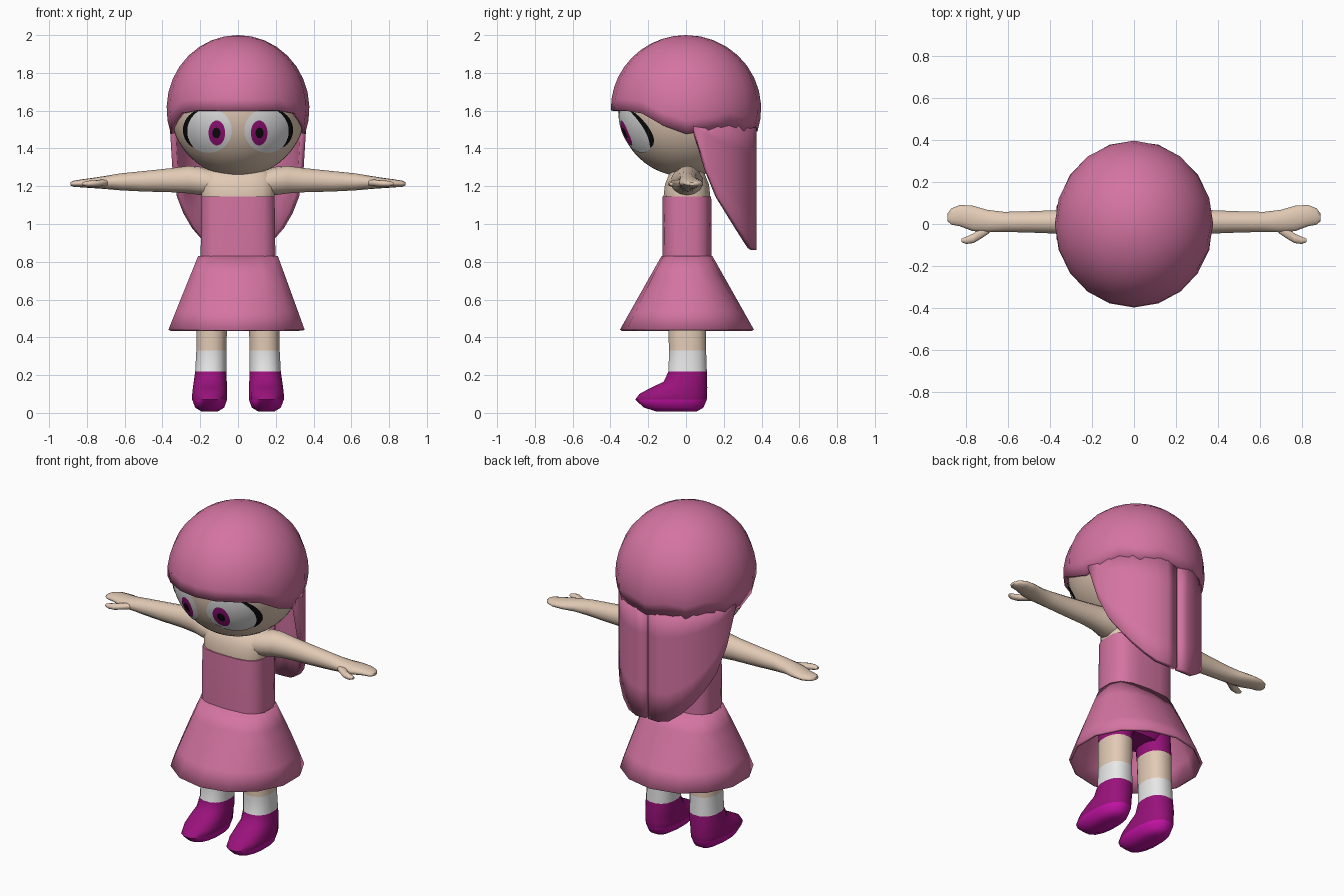
import bpy, bmesh, math
from math import sin, cos, pi, radians, sqrt

if "Cube" in bpy.data.objects:
    bpy.data.objects.remove(bpy.data.objects["Cube"])


def material(name, r, g, b):
    m = bpy.data.materials.new(name)
    m.diffuse_color = (r, g, b, 1)
    m.use_nodes = True
    m.node_tree.nodes["Principled BSDF"].inputs["Base Color"].default_value = m.diffuse_color
    return m


PINK = material("pink", 0.66, 0.175, 0.36)
SKIN = material("skin", 0.76, 0.59, 0.46)
WHITE = material("white", 0.80, 0.80, 0.80)
MAGENTA = material("dark magenta", 0.32, 0.006, 0.20)
SOLE = material("bright magenta", 0.56, 0.006, 0.38)
BLACK = material("black", 0.004, 0.004, 0.004)


def finish(name, verts, faces, mats, rule=None, angle=50, thick=0, front=False):
    """Turn points and faces into a smooth object, coloured by a rule on face centres."""
    bm = bmesh.new()
    vs = [bm.verts.new(v) for v in verts]
    for f in faces:
        bm.faces.new([vs[i] for i in f])
    bmesh.ops.recalc_face_normals(bm, faces=bm.faces)
    if front:
        bm.normal_update()
        for f in bm.faces:
            if f.normal.y > 0:
                f.normal_flip()
    if rule:
        for f in bm.faces:
            f.material_index = rule(f.calc_center_median())
    me = bpy.data.meshes.new(name)
    bm.to_mesh(me)
    bm.free()
    for m in mats:
        me.materials.append(m)
    ob = bpy.data.objects.new(name, me)
    bpy.context.collection.objects.link(ob)
    if thick:
        mod = ob.modifiers.new("thickness", 'SOLIDIFY')
        mod.thickness = thick
        mod.offset = -1
    bpy.ops.object.select_all(action='DESELECT')
    ob.select_set(True)
    bpy.context.view_layer.objects.active = ob
    bpy.ops.object.shade_smooth_by_angle(angle=radians(angle))
    return ob


def loft(name, rings, mats, closed=True, caps=True, **kw):
    """Skin a list of equally long point rings."""
    n = len(rings[0])
    verts = [p for r in rings for p in r]
    faces = []
    for i in range(len(rings) - 1):
        for j in range(n if closed else n - 1):
            k = (j + 1) % n
            faces.append((i*n + j, i*n + k, (i + 1)*n + k, (i + 1)*n + j))
    if caps:
        faces.append(tuple(range(n)))
        faces.append(tuple(range(len(verts) - n, len(verts))))
    return finish(name, verts, faces, mats, **kw)


def oval(rx, ry, n, power=1.0):
    """Rounded outline; a power below 1 makes it boxier."""
    out = []
    for i in range(n):
        a = 2*pi*(i + 0.5)/n
        c, s = cos(a), sin(a)
        out.append((rx*math.copysign(abs(c)**power, c), ry*math.copysign(abs(s)**power, s)))
    return out


def level(cx, cy, z, rx, ry, n=16, power=1.0):
    return [(cx + x, cy + y, z) for x, y in oval(rx, ry, n, power)]


def interp(table, t):
    for (a, u), (b, v) in zip(table, table[1:]):
        if t <= b:
            return u + (v - u)*max(0, (t - a)/(b - a))
    return table[-1][1]


# Head
HZ, HR = 1.61, 0.36
bpy.ops.mesh.primitive_uv_sphere_add(segments=40, ring_count=24, radius=HR, location=(0, 0, HZ))
head = bpy.context.object
head.name = "head"
head.data.materials.append(SKIN)
bpy.ops.object.shade_smooth_by_angle(angle=radians(50))


# Painted eyes, wrapped onto the head
def on_head(x, z, lift):
    r = HR + lift
    return (x, -sqrt(max(0, r*r - x*x - (z - HZ)**2)), z)


def eye_disc(name, cx, cz, rx, rz, lift, mat, n=32, rows=6):
    rings = [[on_head(cx + rx*k/rows*cos(2*pi*j/n), cz + rz*k/rows*sin(2*pi*j/n), lift)
              for j in range(n)] for k in range(1, rows + 1)]
    verts = [p for r in rings for p in r]
    faces = [tuple(range(n))]
    for i in range(rows - 1):
        for j in range(n):
            k = (j + 1) % n
            faces.append((i*n + j, i*n + k, (i + 1)*n + k, (i + 1)*n + j))
    finish(name, verts, faces, [mat], front=True)


for side, s in (("left", -1), ("right", 1)):
    eye_disc(side + "_eye_white", s*0.155, 1.495, 0.122, 0.118, 0.003, WHITE)
    eye_disc(side + "_iris", s*0.112, 1.482, 0.044, 0.066, 0.005, MAGENTA)
    eye_disc(side + "_pupil", s*0.114, 1.482, 0.021, 0.028, 0.007, BLACK)
    lash = []
    for i in range(17):
        t = i/16
        a = radians(-50 + 118*t)
        w = 0.022*sin(pi*t)**0.7 + 0.001
        lash.append([on_head(s*(0.155 + (0.125 + d)*cos(a)), 1.495 + (0.118 + d)*sin(a), 0.005)
                     for d in (-w/2, w/2)])
    loft(side + "_eyelash", lash, [BLACK], closed=False, caps=False, front=True)

# Hair cap: level fringe, lower sides, ragged back edge
CAP = 20
rim = [(-0.27, 1.60), (-0.20, 1.575), (-0.12, 1.52), (-0.03, 1.48), (0.06, 1.47), (0.14, 1.515), (0.4, 1.50)]
cap_rings = []
for k in range(1, 11):
    ring = []
    for j in range(CAP):
        a = 2*pi*j/CAP
        zr = interp(rim, 0.39*sin(a)) + (0.012*(-1)**j if sin(a) > 0.3 else 0)
        th = k/10*math.acos((zr - HZ)/0.39)
        ring.append((0.378*sin(th)*cos(a), 0.398*sin(th)*sin(a), HZ + 0.39*cos(th)))
    cap_rings.append(ring)
verts = [(0, 0, 2.0)] + [p for r in cap_rings for p in r]
faces = [(0, 1 + j, 1 + (j + 1) % CAP) for j in range(CAP)]
for i in range(9):
    for j in range(CAP):
        k = (j + 1) % CAP
        faces.append((1 + i*CAP + j, 1 + i*CAP + k, 1 + (i + 1)*CAP + k, 1 + (i + 1)*CAP + j))
finish("hair_cap", verts, faces, [PINK], thick=0.022)

# Long back hair: two curved panels meeting in a crease
hem = [(0.04, 1.50), (0.08, 1.37), (0.14, 1.19), (0.20, 1.10), (0.30, 0.95), (0.36, 0.865), (0.38, 0.86)]
for side, s in (("left", -1), ("right", 1)):
    cols = []
    for i in range(9):
        a = radians(6 + 83*i/8)
        r = 1.0 if i < 8 else 0.975
        x, y = 0.362*r*cos(a), 0.38*r*sin(a)
        low = interp(hem, y)
        cols.append([(s*x, y, 1.54 + (low - 1.54)*k/4) for k in range(5)])
    panel = loft(side + "_back_hair", cols, [PINK], closed=False, caps=False, angle=40)
    # keep the outer side facing away from the neck, so thickness grows inwards
    if panel.data.polygons[12].normal.y < 0:
        panel.data.flip_normals()
    mod = panel.modifiers.new("thickness", 'SOLIDIFY')
    mod.thickness, mod.offset = 0.03, -1

# Shoulders and neck base
loft("upper_body", [level(0, 0.005, z, rx, ry, 16, 0.7) for z, rx, ry in
     ((1.08, 0.19, 0.12), (1.15, 0.195, 0.125), (1.21, 0.20, 0.118), (1.265, 0.19, 0.095), (1.295, 0.13, 0.06))],
     [SKIN], angle=60)

# Dress bodice and flared skirt
loft("dress_bodice", [level(0, 0.005, z, rx, ry, 16, 0.6) for z, rx, ry in
     ((0.78, 0.20, 0.13), (0.85, 0.20, 0.131), (1.0, 0.198, 0.132), (1.145, 0.196, 0.13))], [PINK])
skirt_rings = []
for k in range(5):
    t = k/4
    skirt_rings.append(level(-0.008*t, 0.005, 0.83 - 0.39*t, 0.215 + 0.155*t, 0.135 + 0.22*t,
                             14, 0.7 + 0.3*t))
loft("skirt", skirt_rings, [PINK], caps=False, thick=0.015)

# Shorts under the skirt
loft("shorts", [level(0, 0.005, z, rx, ry, 16, 0.7) for z, rx, ry in
     ((0.56, 0.15, 0.09), (0.62, 0.20, 0.115), (0.80, 0.19, 0.12))], [MAGENTA])

# Legs, socks and shoes: height, front, back, half width, centre x
leg = [(0.008, -0.16, 0.06, 0.045, 0.150), (0.028, -0.225, 0.095, 0.078, 0.150),
       (0.07, -0.272, 0.113, 0.094, 0.150), (0.10, -0.25, 0.115, 0.094, 0.150),
       (0.135, -0.185, 0.115, 0.091, 0.149), (0.165, -0.12, 0.114, 0.089, 0.147),
       (0.22, -0.094, 0.112, 0.084, 0.144), (0.33, -0.092, 0.108, 0.081, 0.141),
       (0.50, -0.096, 0.108, 0.082, 0.138), (0.66, -0.10, 0.11, 0.085, 0.125)]


def leg_colour(c):
    return 0 if c.z < 0.06 else 1 if c.z < 0.22 else 2 if c.z < 0.33 else 3 if c.z < 0.50 else 1


for side, s in (("left", -1), ("right", 1)):
    loft(side + "_leg", [level(s*cx, (f + b)/2, z, hw, (b - f)/2, 16, 0.85) for z, f, b, hw, cx in leg],
         [SOLE, MAGENTA, WHITE, SKIN], rule=leg_colour, angle=60)

# Arms with flat mitten hands: x, centre y, centre z, half depth, half height
arm = [(0.12, 0.005, 1.215, 0.09, 0.07), (0.20, 0.005, 1.228, 0.085, 0.075),
       (0.26, 0.008, 1.235, 0.07, 0.073), (0.35, 0.01, 1.232, 0.058, 0.064),
       (0.50, 0.01, 1.226, 0.052, 0.054), (0.62, 0.01, 1.223, 0.049, 0.045),
       (0.70, 0.014, 1.22, 0.055, 0.035), (0.77, 0.027, 1.217, 0.062, 0.027),
       (0.83, 0.04, 1.215, 0.052, 0.021), (0.87, 0.036, 1.213, 0.04, 0.016),
       (0.888, 0.032, 1.212, 0.02, 0.008)]
thumb = [(0.69, -0.015, 1.218, 0.03, 0.018), (0.735, -0.045, 1.216, 0.03, 0.018),
         (0.765, -0.068, 1.214, 0.024, 0.017), (0.80, -0.078, 1.213, 0.018, 0.015),
         (0.822, -0.078, 1.213, 0.009, 0.008)]
for side, s in (("left", -1), ("right", 1)):
    for part, rows, n in (("arm", arm, 14), ("thumb", thumb, 10)):
        loft(side + "_" + part, [[(s*x, cy + u, cz + v) for u, v in oval(hy, hz, n)]
             for x, cy, cz, hy, hz in rows], [SKIN], angle=60)
